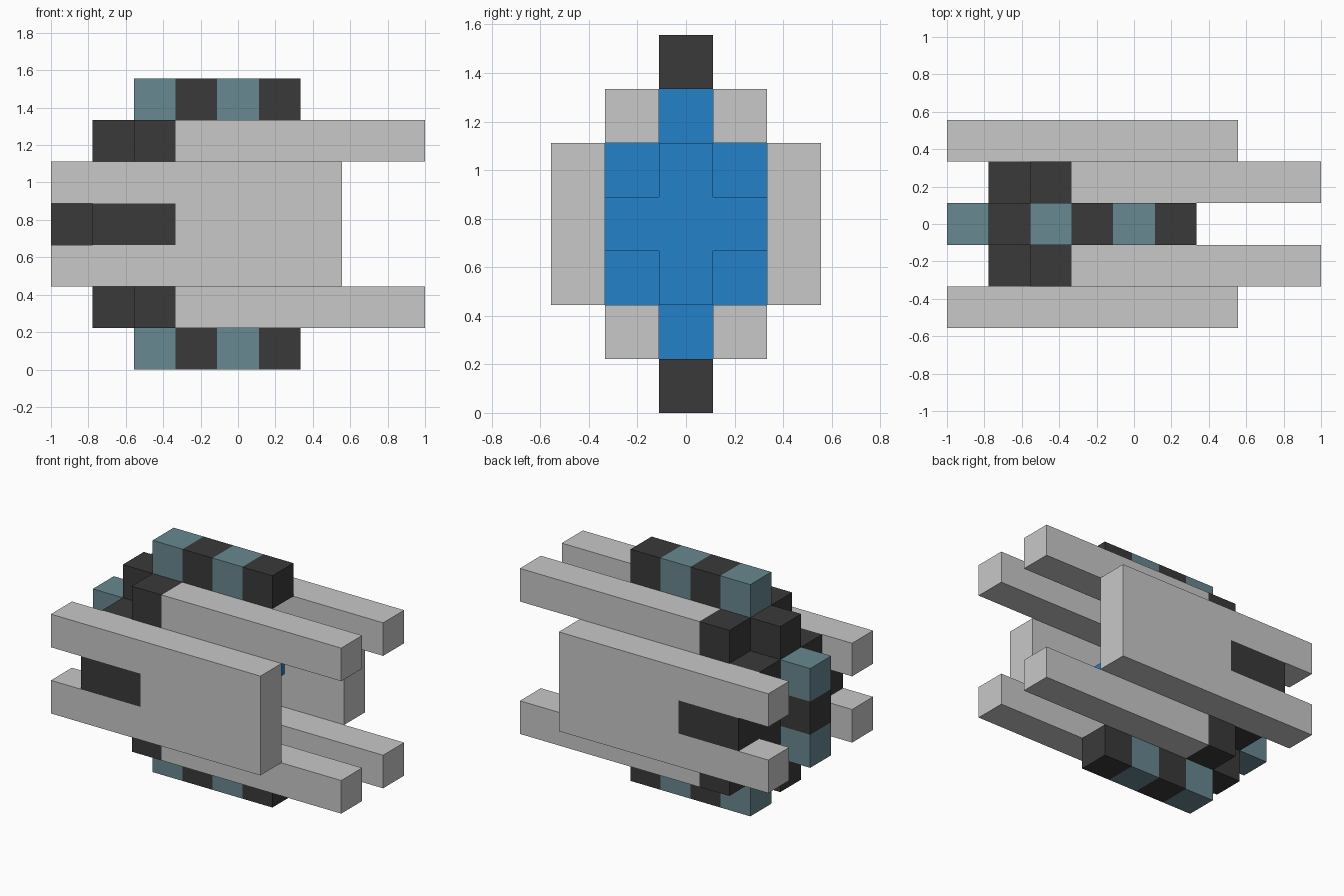
import bpy
import bmesh

if "Cube" in bpy.data.objects:
    bpy.data.objects.remove(bpy.data.objects["Cube"])

U = 2 / 9  # one building block


def material(name, rgb):
    m = bpy.data.materials.new(name)
    m.diffuse_color = (*rgb, 1)
    m.use_nodes = True
    m.node_tree.nodes["Principled BSDF"].inputs["Base Color"].default_value = m.diffuse_color
    return m


GREY = material("light_grey", (0.58, 0.58, 0.58))
DARK = material("charcoal", (0.042, 0.042, 0.042))
TEAL = material("muted_teal", (0.136, 0.246, 0.279))
BLUE = material("engine_blue", (0.017, 0.22, 0.591))


def place(p):
    """Block coordinates to scene coordinates."""
    return (p[0] * U - 1, (p[1] - 2.5) * U, p[2] * U)


def prism(name, outline, y0, y1, mat):
    """Extrude an x-z outline from y0 to y1 (in blocks)."""
    bm = bmesh.new()
    face = bm.faces.new([bm.verts.new(place((x, y0, z))) for x, z in outline])
    ext = bmesh.ops.extrude_face_region(bm, geom=[face])
    moved = [v for v in ext["geom"] if isinstance(v, bmesh.types.BMVert)]
    bmesh.ops.translate(bm, verts=moved, vec=(0, (y1 - y0) * U, 0))
    bmesh.ops.recalc_face_normals(bm, faces=bm.faces)
    mesh = bpy.data.meshes.new(name)
    bm.to_mesh(mesh)
    bm.free()
    mesh.materials.append(mat)
    ob = bpy.data.objects.new(name, mesh)
    bpy.context.collection.objects.link(ob)
    return ob


def box(name, xs, ys, zs, mat):
    (x0, x1), (z0, z1) = xs, zs
    return prism(name, [(x0, z0), (x1, z0), (x1, z1), (x0, z1)], *ys, mat)


# Side panels, notched at the nose end, with a dark inset
notched = [(0, 2), (7, 2), (7, 5), (0, 5), (0, 4), (3, 4), (3, 3), (0, 3)]
for side, y in (("front", 0), ("back", 4)):
    prism(side + "_side_panel", notched, y, y + 1, GREY)
    box(side + "_panel_inset", (1, 3), (y, y + 1), (3, 4), DARK)

# Four long rails with dark tips
for level, z in (("lower", 1), ("upper", 5)):
    for side, y in (("front", 1), ("back", 3)):
        box(f"{level}_{side}_rail", (3, 9), (y, y + 1), (z, z + 1), GREY)
        box(f"{level}_{side}_rail_tip", (2, 3), (y, y + 1), (z, z + 1), DARK)

# Striped fins on the top and underside
for level, z in (("bottom", 0), ("top", 6)):
    for i in range(4):
        box(f"{level}_fin_block_{i + 1}", (2 + i, 3 + i), (2, 3), (z, z + 1),
            DARK if i % 2 else TEAL)

# Nose column
for i, mat in enumerate((TEAL, DARK, TEAL)):
    box(f"nose_block_{i + 1}", (0, 1), (2, 3), (2 + i, 3 + i), mat)

# Hull core with stepped blue engine blocks at the rear
box("hull_core", (1, 3), (1, 4), (2, 5), DARK)
for level, z in (("lower", 1), ("upper", 5)):
    box(level + "_spine", (1, 3), (2, 3), (z, z + 1), DARK)
    box(level + "_spine_engine", (3, 4), (2, 3), (z, z + 1), BLUE)
box("engine_base", (3, 4), (1, 4), (2, 5), BLUE)
cross = ((1, 2, 3, 4), (2, 3, 2, 5), (3, 4, 3, 4))
for i, (y0, y1, z0, z1) in enumerate(cross):
    box(f"engine_cross_{i + 1}", (4, 5), (y0, y1), (z0, z1), BLUE)
